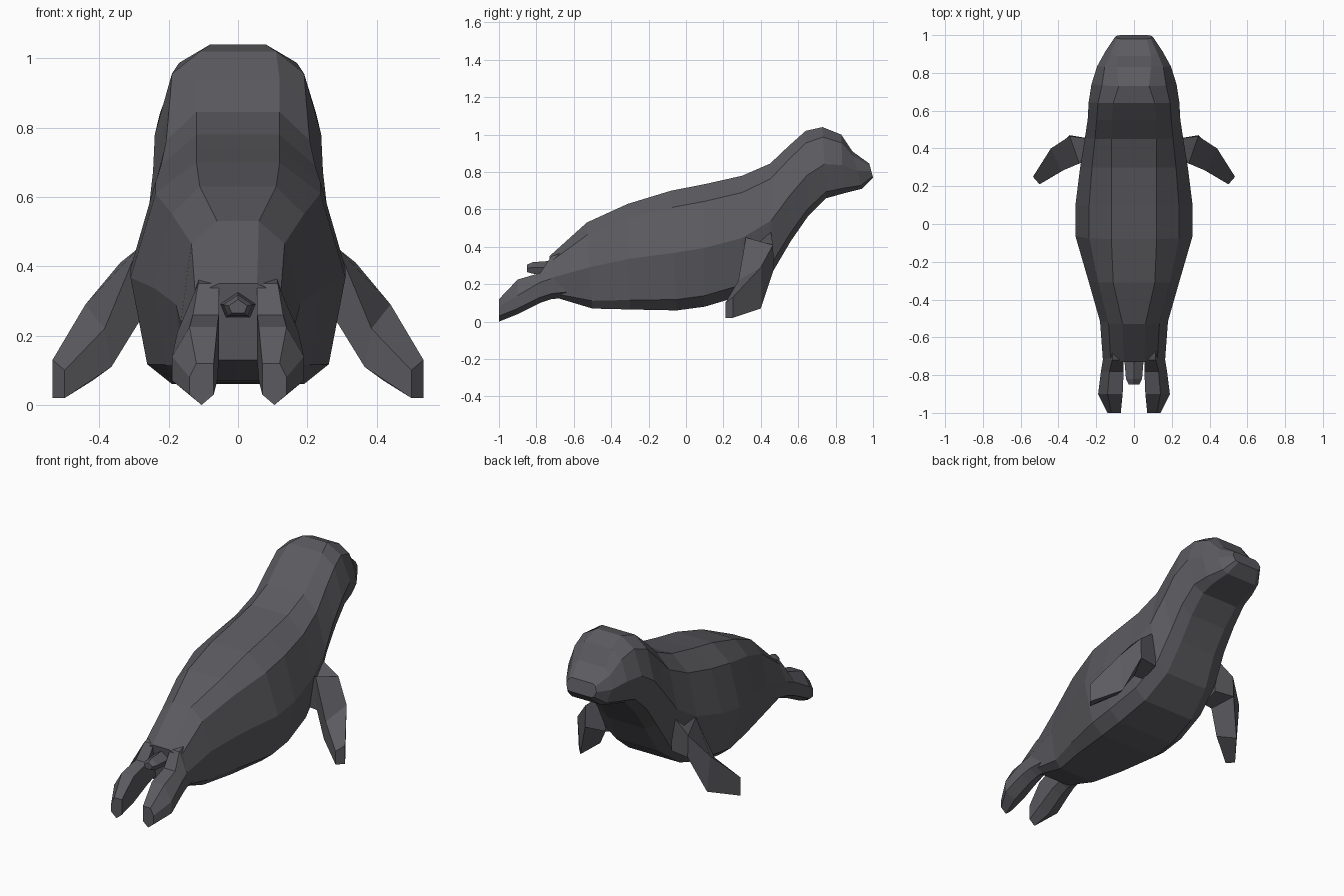
import bpy, bmesh

skin = bpy.data.materials.new("dark grey skin")
skin.diffuse_color = (0.105, 0.105, 0.118, 1)


def loft(name, rings):
    """Skin a list of equal-length point rings and cap both ends."""
    bm = bmesh.new()
    vr = [[bm.verts.new(p) for p in ring] for ring in rings]
    n = len(vr[0])
    for a, b in zip(vr, vr[1:]):
        for i in range(n):
            j = (i + 1) % n
            bm.faces.new((a[i], a[j], b[j], b[i]))
    bm.faces.new(vr[0])
    bm.faces.new(vr[-1])
    bmesh.ops.recalc_face_normals(bm, faces=bm.faces)
    me = bpy.data.meshes.new(name)
    bm.to_mesh(me)
    bm.free()
    me.materials.append(skin)
    ob = bpy.data.objects.new(name, me)
    bpy.context.collection.objects.link(ob)
    return ob


def body_ring(ty, tz, by, bz, w, wt, wb):
    """Ten-sided section between a back point and a belly point."""
    half = [(wt, 1), (wt + (w - wt) * 0.62, 0.86), (w, 0.48),
            (wb + (w - wb) * 0.6, 0.09), (wb, 0)]
    pts = half + [(-x, t) for x, t in reversed(half)]
    return [(x, by + (ty - by) * t, bz + (tz - bz) * t) for x, t in pts]


# Body: top y, top z, bottom y, bottom z, half width, top and bottom half widths
loft("body", [body_ring(*s) for s in (
    (-0.73, 0.35, -0.70, 0.13, 0.165, 0.055, 0.10),
    (-0.53, 0.53, -0.50, 0.07, 0.18, 0.06, 0.12),
    (-0.31, 0.63, -0.30, 0.065, 0.24, 0.11, 0.16),
    (-0.08, 0.70, -0.05, 0.06, 0.31, 0.12, 0.19),
    (0.10, 0.735, 0.10, 0.08, 0.31, 0.12, 0.19),
    (0.30, 0.78, 0.30, 0.14, 0.285, 0.12, 0.17),
    (0.45, 0.845, 0.46, 0.26, 0.26, 0.12, 0.14),
    (0.55, 0.94, 0.56, 0.43, 0.245, 0.12, 0.12),
    (0.64, 1.02, 0.65, 0.56, 0.24, 0.11, 0.12),
    (0.73, 1.04, 0.75, 0.66, 0.225, 0.08, 0.12),
    (0.83, 1.00, 0.84, 0.685, 0.195, 0.09, 0.12),
    (0.89, 0.91, 0.94, 0.71, 0.15, 0.09, 0.10),
    (0.98, 0.845, 1.0, 0.77, 0.10, 0.07, 0.07),
)])

# Stubby tail
loft("tail", [[(x * s, y, z + (0.28 - z) * (1 - s)) for x, z in
               ((-0.045, 0.29), (0, 0.32), (0.045, 0.29), (0.03, 0.255), (-0.03, 0.255))]
              for y, s in ((-0.68, 1.2), (-0.82, 0.95), (-0.85, 0.6))])

# Rings for the flippers on the +x side
front = [
    [(.22, .45, .50), (.22, .45, .28), (.22, .35, .24), (.22, .35, .42)],
    [(.34, .465, .41), (.34, .47, .28), (.285, .34, .24), (.29, .32, .45)],
    [(.44, .40, .29), (.42, .40, .07), (.365, .29, .11), (.385, .28, .22)],
    [(.535, .25, .13), (.535, .25, .02), (.50, .21, .02), (.50, .21, .10)],
]


def hind_ring(y, xi, xt, xo, zt, zm, zb):
    return [(xi, y, zt), (xt, y, zt), (xo, y, zm),
            (xo, y, zb + 0.03), ((xi + xo) / 2, y, zb), (xi, y, zb + 0.03)]


hind = [hind_ring(*s) for s in (
    (-0.62, 0.05, 0.11, 0.15, 0.38, 0.26, 0.13),
    (-0.72, 0.055, 0.115, 0.165, 0.35, 0.23, 0.12),
    (-0.78, 0.055, 0.13, 0.175, 0.26, 0.21, 0.10),
    (-0.90, 0.06, 0.14, 0.19, 0.225, 0.14, 0.04),
    (-1.00, 0.07, 0.12, 0.14, 0.12, 0.08, 0.0),
)]

# Front and hind flippers, mirrored to both sides
for side, s in (("right", 1), ("left", -1)):
    for name, rings in (("front_flipper", front), ("hind_flipper", hind)):
        loft(side + "_" + name, [[(x * s, y, z) for x, y, z in r] for r in rings])
